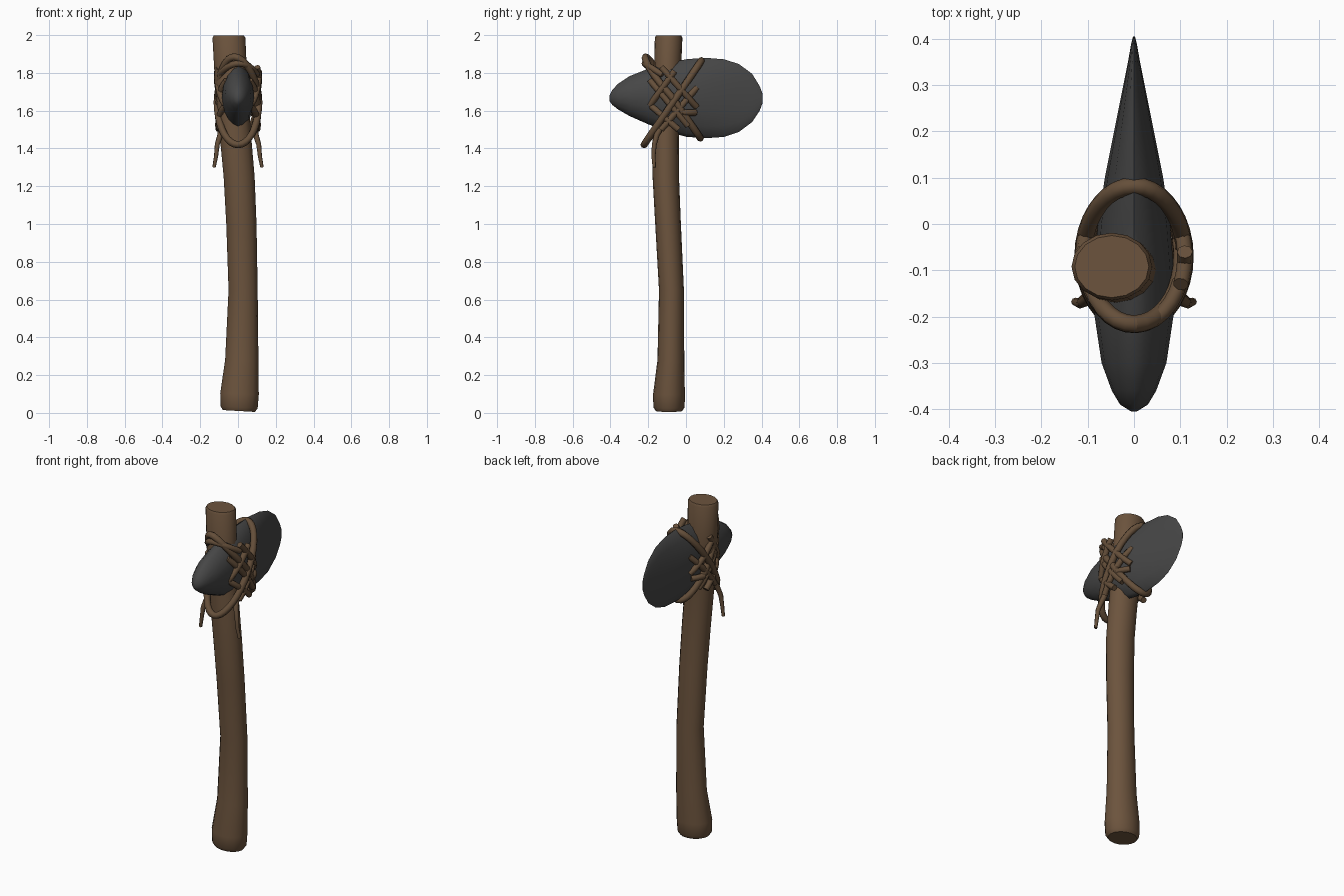
import bpy, bmesh, math
from mathutils import Vector

cube = bpy.data.objects.get("Cube")
if cube:
    bpy.data.objects.remove(cube, do_unlink=True)


def material(name, color):
    m = bpy.data.materials.new(name)
    m.use_nodes = True
    m.diffuse_color = (*color, 1)
    m.node_tree.nodes["Principled BSDF"].inputs["Base Color"].default_value = (*color, 1)
    return m


wood = material("brown wood", (0.15, 0.088, 0.047))
cord = material("brown cord", (0.13, 0.078, 0.042))
stone = material("dark stone", (0.062, 0.062, 0.062))


def loft(name, rings, mat, angle):
    """Skin a list of closed rings and cap both ends."""
    bm = bmesh.new()
    loops = [[bm.verts.new(p) for p in ring] for ring in rings]
    n = len(loops[0])
    for a, b in zip(loops, loops[1:]):
        for i in range(n):
            j = (i + 1) % n
            bm.faces.new((a[i], a[j], b[j], b[i]))
    bm.faces.new(loops[0])
    bm.faces.new(loops[-1])
    bmesh.ops.recalc_face_normals(bm, faces=bm.faces)
    return finish(name, bm, mat, angle)


def finish(name, bm, mat, angle):
    mesh = bpy.data.meshes.new(name)
    bm.to_mesh(mesh)
    bm.free()
    mesh.materials.append(mat)
    obj = bpy.data.objects.new(name, mesh)
    bpy.context.collection.objects.link(obj)
    bpy.ops.object.select_all(action="DESELECT")
    obj.select_set(True)
    bpy.context.view_layer.objects.active = obj
    bpy.ops.object.shade_smooth_by_angle(angle=math.radians(angle))
    return obj


# Bent wooden handle: height, centre x, centre y, half width, half depth
stations = [
    (0.01, 0.005, -0.09, 0.085, 0.07), (0.03, 0.006, -0.09, 0.098, 0.083),
    (0.10, 0.008, -0.09, 0.102, 0.084), (0.28, 0.02, -0.08, 0.088, 0.071),
    (0.65, 0.027, -0.077, 0.077, 0.066), (1.0, 0.018, -0.095, 0.08, 0.068),
    (1.25, 0.006, -0.107, 0.082, 0.07), (1.45, -0.012, -0.108, 0.083, 0.07),
    (1.75, -0.036, -0.1, 0.086, 0.071), (1.985, -0.048, -0.092, 0.087, 0.073),
    (1.998, -0.048, -0.092, 0.08, 0.067)]


def ellipse(z, cx, cy, rx, ry, n=16):
    turns = [2 * math.pi * i / n for i in range(n)]
    tilt = 0.06 * max(0, 1 - z / 0.3)
    return [(cx + rx * math.cos(a), cy + ry * math.sin(a), z - tilt * rx * math.cos(a))
            for a in turns]


loft("handle", [ellipse(*s) for s in stations], wood, 50)

# Stone head: y, half thickness, lower edge, upper edge
sections = [
    (-0.405, 0.006, 1.65, 1.68), (-0.39, 0.03, 1.63, 1.71), (-0.36, 0.048, 1.607, 1.742),
    (-0.30, 0.07, 1.572, 1.782), (-0.20, 0.085, 1.528, 1.822), (-0.10, 0.086, 1.49, 1.85),
    (0.0, 0.078, 1.462, 1.872), (0.10, 0.063, 1.454, 1.88), (0.20, 0.043, 1.461, 1.872),
    (0.28, 0.027, 1.487, 1.847), (0.35, 0.013, 1.54, 1.795), (0.39, 0.006, 1.60, 1.73),
    (0.405, 0.002, 1.64, 1.69)]


def lens(y, w, low, high, n=16):
    ring = []
    for i in range(n):
        a = 2 * math.pi * i / n
        c = math.cos(a)
        ring.append((math.copysign(abs(c) ** 1.25, c) * w, y,
                     (low + high) / 2 + (high - low) / 2 * math.sin(a)))
    return ring


loft("stone_head", [lens(*s) for s in sections], stone, 60)


def rope(name, points, radius, closed=False, taper=0.0):
    """Sweep a round cord along a path."""
    pts = [Vector(p) for p in points]
    n = len(pts)
    rings = []
    for i, p in enumerate(pts):
        before = pts[(i - 1) % n] if closed or i else p
        after = pts[(i + 1) % n] if closed or i < n - 1 else p
        d = (after - before).normalized()
        outward = Vector((p.x, p.y + 0.07, 0))
        u = (outward - d * outward.dot(d)).normalized()
        v = d.cross(u)
        r = radius * (1 - taper * i / n)
        rings.append([p + r * (u * math.cos(k * math.pi / 4) + v * math.sin(k * math.pi / 4))
                      for k in range(8)])
    if closed:
        rings.append(rings[0])
    return loft(name, rings, cord, 60)


def around(turn, z, swell=0.0):
    """Point on the oval column that the lashing follows."""
    return ((0.104 + swell) * math.sin(turn), -0.07 - (0.146 + swell) * math.cos(turn), z)


# Crossing loops over and under the head, front to back
for name, front, back, lean, swell in (
        ("falling_loop", 1.88, 1.455, -0.045, 0.0), ("rising_loop", 1.42, 1.865, 0.0, 0.006)):
    path = []
    for i in range(36):
        t = 2 * math.pi * i / 36
        c = math.cos(t)
        z = (front + back) / 2 + (front - back) / 2 * c + lean * math.sin(t) * max(c, 0)
        path.append(around(t, z, swell))
    rope(name, path, 0.019, closed=True)

# Lattice of cords on each cheek: start y, z and end y, z
strands = [((-0.19, 1.76), (0.01, 1.52)), ((-0.13, 1.83), (0.055, 1.62)),
           ((0.055, 1.72), (-0.13, 1.50)), ((-0.06, 1.81), (-0.19, 1.63)),
           ((-0.19, 1.63), (-0.04, 1.50)), ((0.05, 1.59), (-0.02, 1.59))]
for side, label in ((1, "left"), (-1, "right")):
    for k, ((y0, z0), (y1, z1)) in enumerate(strands):
        path = []
        for i in range(9):
            f = i / 8
            y = y0 + (y1 - y0) * f
            bulge = math.sqrt(max(0, 1 - ((y + 0.07) / 0.15) ** 2))
            x = 0.104 * bulge + 0.006 * (k % 2)
            path.append((side * x, y, z0 + (z1 - z0) * f))
        rope(f"{label}_lashing_{k + 1}", path, 0.017)

    # Loose cord ends hanging below the lashing
    tail = [(0.085, -0.13, 1.52), (0.095, -0.155, 1.47), (0.11, -0.168, 1.42),
            (0.116, -0.172, 1.36), (0.127, -0.168, 1.30)]
    rope(f"{label}_cord_end", [(side * x, y, z) for x, y, z in tail], 0.017, taper=0.6)

# Short strap over the front of the handle above the head
strap = []
for i in range(13):
    f = i / 12
    strap.append(around(-1.1 + 2.3 * f, 1.79 + 0.06 * math.sin(f * math.pi), 0.003))
rope("front_strap", strap, 0.017)
